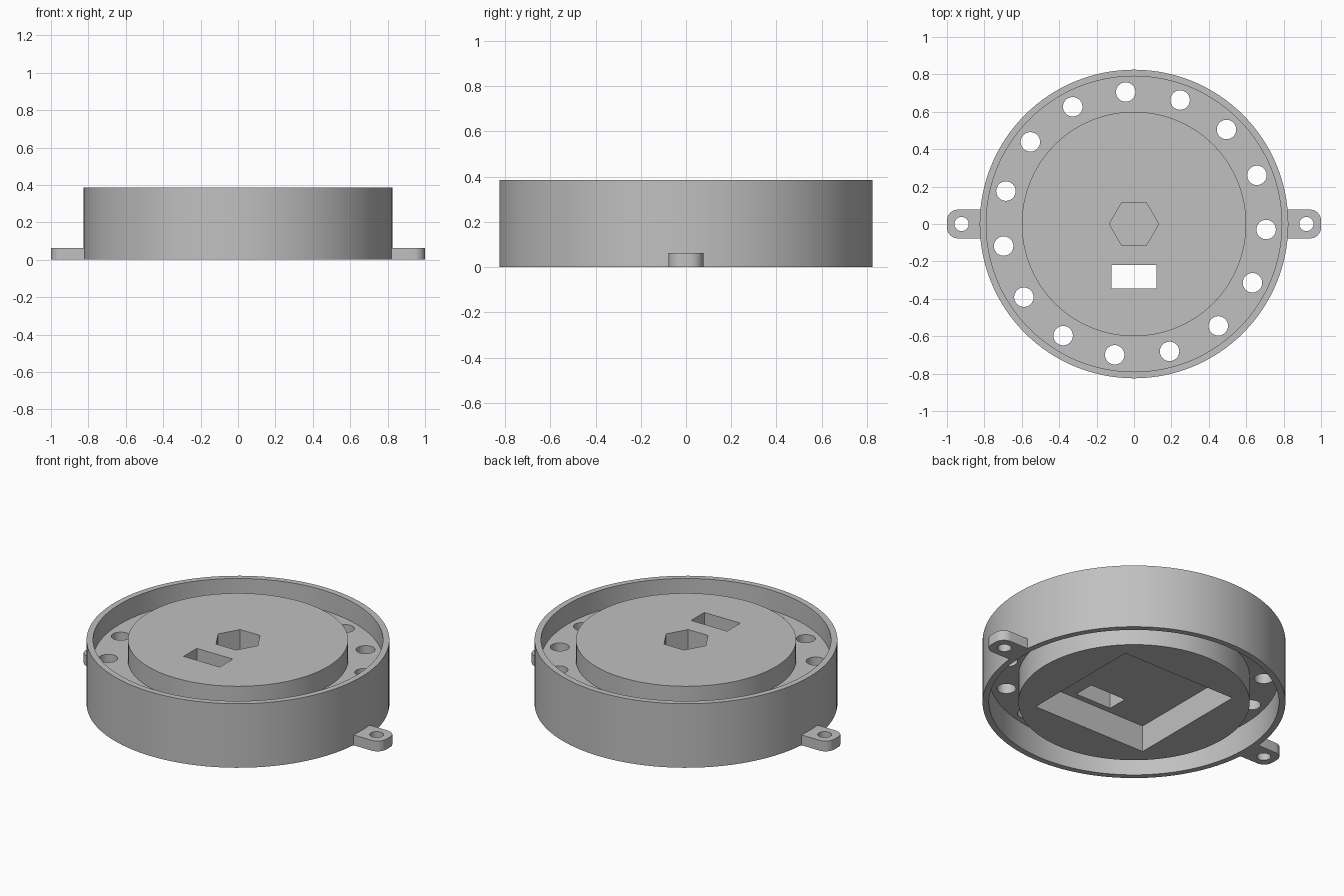
import bpy, bmesh, math
from mathutils import Matrix, Vector

cube = bpy.data.objects.get("Cube")
if cube:
    bpy.data.objects.remove(cube)

RIM, WALL, TOP = 0.825, 0.79, 0.385
PLATE_LOW, PLATE_HIGH = 0.16, 0.265

grey = bpy.data.materials.new("plain grey")
grey.use_nodes = True
colour = (0.53, 0.53, 0.53, 1)
grey.diffuse_color = colour
grey.node_tree.nodes["Principled BSDF"].inputs["Base Color"].default_value = colour


def make(name, bm):
    bmesh.ops.recalc_face_normals(bm, faces=bm.faces)
    mesh = bpy.data.meshes.new(name)
    bm.to_mesh(mesh)
    bm.free()
    mesh.materials.append(grey)
    obj = bpy.data.objects.new(name, mesh)
    bpy.context.collection.objects.link(obj)
    return obj


def add_prism(bm, x, y, radius, low, high, sides):
    place = Matrix.Translation((x, y, (low + high) / 2))
    bmesh.ops.create_cone(bm, cap_ends=True, segments=sides, radius1=radius,
                          radius2=radius, depth=high - low, matrix=place)


def add_box(bm, low, high):
    low, high = Vector(low), Vector(high)
    place = Matrix.Translation((low + high) / 2) @ Matrix.Diagonal((*(high - low), 1))
    return bmesh.ops.create_cube(bm, size=1, matrix=place)["verts"]


def cut(target, bm):
    cutter = make("cutter", bm)
    cutter.hide_render = True
    mod = target.modifiers.new("cut", "BOOLEAN")
    mod.operation, mod.solver, mod.object = "DIFFERENCE", "EXACT", cutter
    activate(target)
    bpy.ops.object.modifier_apply(modifier=mod.name)
    bpy.data.objects.remove(cutter)


def activate(obj):
    bpy.ops.object.select_all(action="DESELECT")
    obj.select_set(True)
    bpy.context.view_layer.objects.active = obj


def smooth(obj):
    activate(obj)
    bpy.ops.object.shade_smooth_by_angle(angle=math.radians(30))


# Round housing: outer wall, recessed ring plate and raised centre
profile = [(0, 0), (0.63, 0), (0.63, PLATE_LOW), (WALL, PLATE_LOW), (WALL, 0),
           (RIM, 0), (RIM, TOP), (WALL, TOP), (WALL, PLATE_HIGH),
           (0.6, PLATE_HIGH), (0.6, TOP), (0, TOP)]
bm = bmesh.new()
points = [bm.verts.new((r, 0, z)) for r, z in profile]
edges = [bm.edges.new(pair) for pair in zip(points, points[1:])]
bmesh.ops.spin(bm, geom=points + edges, cent=(0, 0, 0), axis=(0, 0, 1),
               angle=math.tau, steps=128)
bmesh.ops.remove_doubles(bm, verts=bm.verts, dist=0.0001)
housing = make("housing", bm)

# Ring of holes through the plate
bm = bmesh.new()
for i in range(15):
    a = math.radians(24 * i - 2.4)
    add_prism(bm, 0.707 * math.cos(a), 0.707 * math.sin(a), 0.052, 0.1, 0.3, 32)
cut(housing, bm)

# Square recess underneath
bm = bmesh.new()
add_box(bm, (-0.38, -0.38, -0.1), (0.38, 0.38, PLATE_LOW))
cut(housing, bm)

# Hexagonal pocket and rectangular slot in the raised centre
bm = bmesh.new()
add_prism(bm, 0, 0, 0.132, 0.22, 0.5, 6)
bmesh.ops.rotate(bm, verts=bm.verts, cent=(0, 0, 0),
                 matrix=Matrix.Rotation(math.radians(30), 3, "Z"))
# Put two of the hexagon's corners on the x axis
if max(v.co.x for v in bm.verts) < 0.13:
    bmesh.ops.rotate(bm, verts=bm.verts, cent=(0, 0, 0),
                     matrix=Matrix.Rotation(math.radians(30), 3, "Z"))
add_box(bm, (-0.12, -0.345, 0.1), (0.12, -0.22, 0.5))
cut(housing, bm)
smooth(housing)

# Mounting tabs with rounded outer corners and a screw hole
for name, side in (("left_tab", 1), ("right_tab", -1)):
    bm = bmesh.new()
    verts = add_box(bm, (0.8, -0.077, 0), (1, 0.077, 0.062))
    corners = [e for e in bm.edges if all(v.co.x > 0.9 for v in e.verts)
               and abs(e.verts[0].co.z - e.verts[1].co.z) > 0.01]
    bmesh.ops.bevel(bm, geom=corners, offset=0.058, segments=8, profile=0.5,
                    affect="EDGES")
    bmesh.ops.scale(bm, vec=(side, 1, 1), verts=bm.verts)
    tab = make(name, bm)
    bm = bmesh.new()
    add_prism(bm, side * 0.922, 0, 0.038, -0.1, 0.2, 32)
    cut(tab, bm)
    smooth(tab)
